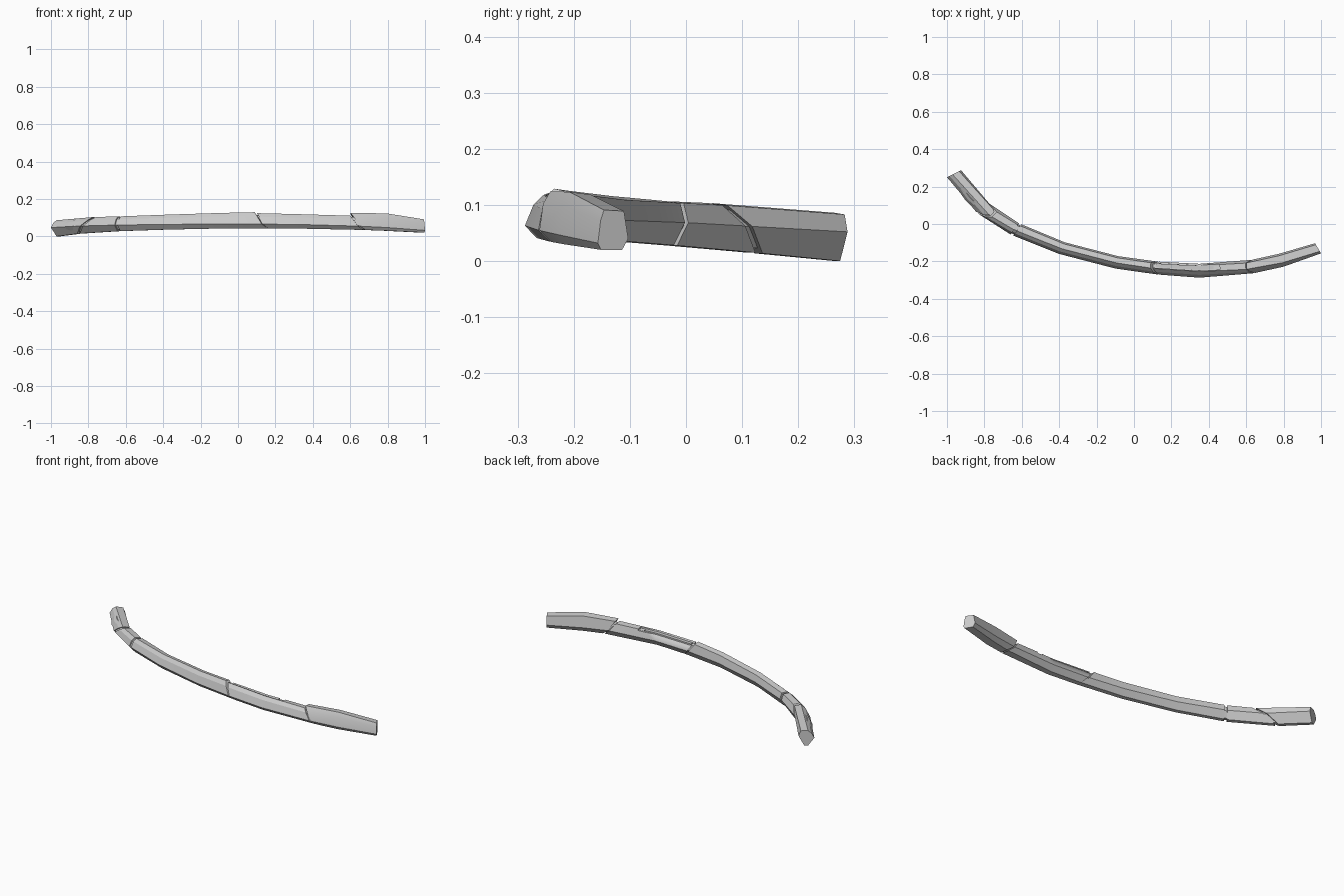
import bpy, bmesh, math

if "Cube" in bpy.data.objects:
    bpy.data.objects.remove(bpy.data.objects["Cube"])

# Stations along the bar: outer x,y / inner x,y / outer-edge z, top z (outer), top z (inner),
# inner-ridge z, bottom z / top edge position across, bottom edge position across
KEYS = [
    (-1.00, .250, -.925, .288, .047, .086, .083, .052, .000, .40, .40),
    (-.905, .118, -.840, .172, .053, .097, .092, .058, .012, .40, .40),
    (-.800, .027, -.745, .085, .057, .103, .099, .064, .021, .40, .38),
    (-.680, -.048, -.635, .012, .060, .106, .103, .068, .027, .42, .36),
    (-.400, -.160, -.370, -.098, .064, .113, .106, .072, .036, .45, .34),
    (-.100, -.238, -.085, -.172, .066, .119, .112, .075, .042, .45, .32),
    (.100, -.268, .105, -.200, .066, .121, .115, .075, .043, .45, .30),
    (.350, -.287, .350, -.213, .063, .116, .112, .072, .041, .45, .28),
    (.600, -.272, .595, -.199, .057, .110, .106, .066, .037, .40, .22),
    (.800, -.228, .772, -.160, .047, .110, .105, .055, .030, .30, .15),
    (1.00, -.157, .968, -.103, .032, .079, .077, .040, .020, .20, .10),
]
HEIGHT = [.45, .8, 1, 1, .5, 0, 0]       # relative height of each profile point


def station(t):
    t = max(-1, min(1, t))
    for a, b in zip(KEYS, KEYS[1:]):
        if t <= b[0] + 1e-9:
            f = (t - a[0]) / (b[0] - a[0])
            return [p + (q - p) * f for p, q in zip(a, b)]


def profile_point(t, k, lift, scale):
    ox, oy, ix, iy, zo, zt, zn, zi, zb, a, b = station(t)
    u, z = [(0, zo), (a * .45, zo + .68 * (zt + lift - zo)), (a, zt + lift),
            (.86, zn + lift), (1, zi), (.85 - .5 * b, zb), (b, zb)][k]
    zc = (zt + zb) / 2
    u, z = .5 + (u - .5) * scale, zc + (z - zc) * scale
    return (ox + (ix - ox) * u, oy + (iy - oy) * u, z)


def loft(name, rings):
    bm = bmesh.new()
    vs = [[bm.verts.new(p) for p in r] for r in rings]
    n = len(vs[0])
    for r, s in zip(vs, vs[1:]):
        for i in range(n):
            bm.faces.new((r[i], r[(i + 1) % n], s[(i + 1) % n], s[i]))
    bm.faces.new(vs[0])
    bm.faces.new(vs[-1])
    bmesh.ops.recalc_face_normals(bm, faces=bm.faces)
    me = bpy.data.meshes.new(name)
    bm.to_mesh(me)
    bm.free()
    ob = bpy.data.objects.new(name, me)
    bpy.context.collection.objects.link(ob)
    bpy.ops.object.select_all(action='DESELECT')
    ob.select_set(True)
    bpy.context.view_layer.objects.active = ob
    bpy.ops.object.shade_smooth_by_angle(angle=math.radians(22))
    return ob


def inner_keys(lo, hi):
    return [k[0] for k in KEYS if lo + .02 < k[0] < hi - .02]


def segment(name, t0, t1, slant0=0, slant1=0, lift0=0, lift1=0, scale=1):
    lo, hi = max(t0, t0 + slant0), min(t1, t1 + slant1)
    ring = lambda f: [profile_point(f(h), k, lift0 + (lift1 - lift0) *
                                    max(0, min(1, (f(h) - t0) / (t1 - t0))), scale)
                      for k, h in enumerate(HEIGHT)]
    rings = [ring(lambda h: t0 + slant0 * h)]
    rings += [ring(lambda h, t=t: t) for t in inner_keys(lo, hi)]
    rings.append(ring(lambda h: t1 + slant1 * h))
    return loft(name, rings)


def strip(name, t0, t1, u0, u1, below, above):
    rings = []
    for t in [t0] + inner_keys(t0, t1) + [t1]:
        ox, oy, ix, iy, _, zt, zn, *_ = station(t)
        rings.append([(ox + (ix - ox) * u, oy + (iy - oy) * u, (zt + zn) / 2 + z)
                      for u, z in ((u0, -below), (u1, -below), (u1, above), (u0, above))])
    return loft(name, rings)


# Inner core seen through the grooves
segment("core", -.985, .985, scale=.8)

# Outer shell pieces separated by slanted grooves
segment("left_tip", -1, -.885, slant1=.09)
segment("left_collar", -.87, -.66, slant0=.09)
segment("long_section", -.645, .16, slant1=-.075, lift1=.009)
centre = segment("centre_section", .16, .675, slant0=-.06, slant1=-.075, lift0=.003)
segment("right_grip", .685, 1, slant0=-.08, lift0=.014, lift1=.012)

# Recessed slot with an inlay along the top of the centre section
cutter = strip("slot_cutter", .09, .46, .50, .92, .009, .03)
cutter.hide_render = True
cutter.hide_viewport = True
cut = centre.modifiers.new("slot", 'BOOLEAN')
cut.object = cutter
cut.operation = 'DIFFERENCE'
cut.solver = 'EXACT'
strip("slot_inlay", .115, .425, .57, .85, .014, -.001)
